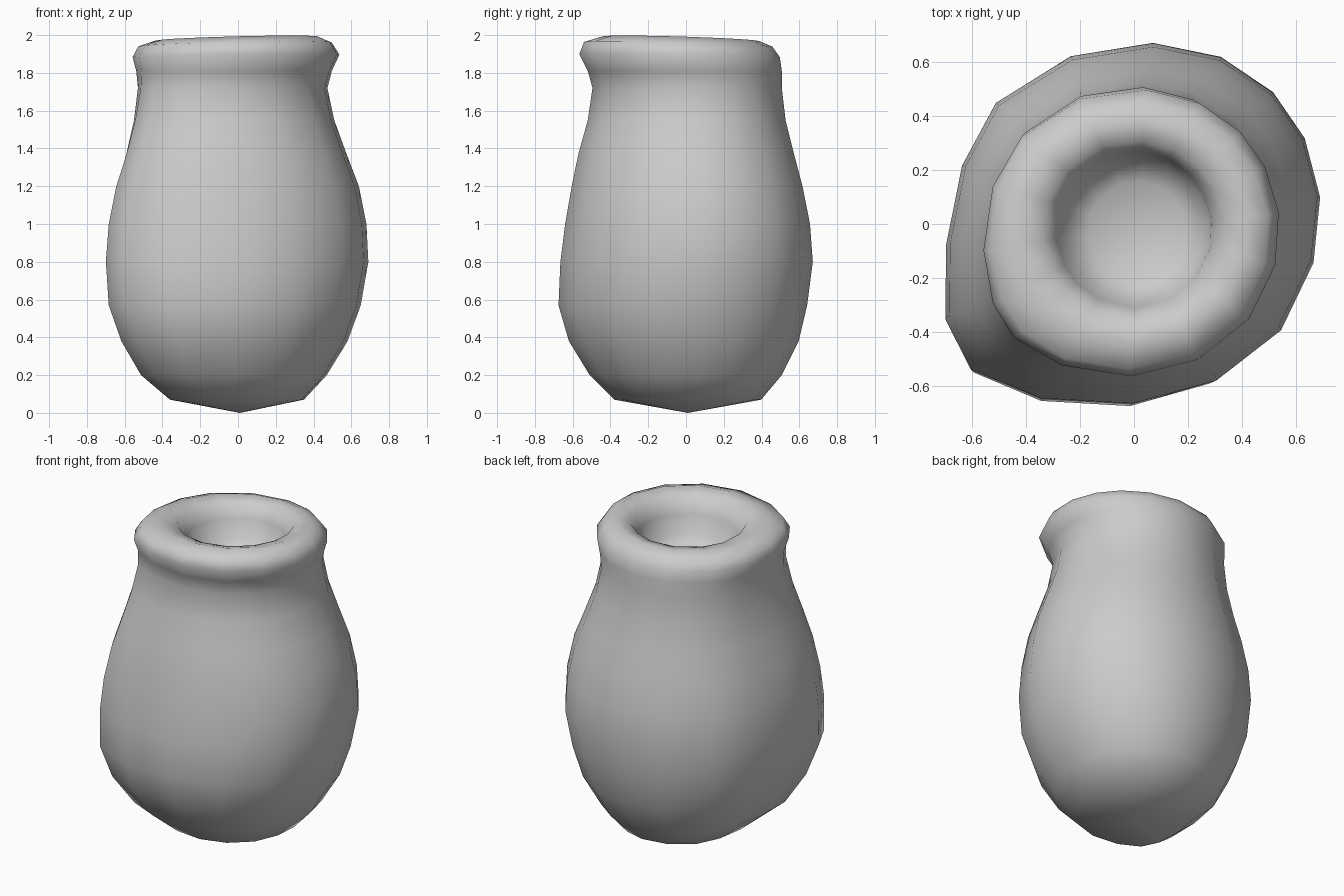
import bpy, bmesh, math

cube = bpy.data.objects.get("Cube")
if cube:
    bpy.data.objects.remove(cube, do_unlink=True)

# One clay colour
clay = bpy.data.materials.new("grey_clay")
clay.use_nodes = True
colour = (0.6, 0.6, 0.6, 1)
clay.diffuse_color = colour
clay.node_tree.nodes["Principled BSDF"].inputs["Base Color"].default_value = colour

# Uneven hand-formed outline: angle in degrees, swelling against an oval
OUTLINE = [
    (8, 1.01), (27, 1.03), (44, 1.04), (63, 1.03),
    (84, 1.0), (110, .98), (138, .99), (161, .97),
    (187, 1.01), (208, 1.14), (223, 1.19), (243, 1.09),
    (270, 1.0), (297, .98), (323, .99), (347, .99),
]
SIDES = len(OUTLINE)
# Each ring: height, left, right, front and back extents, share of the swelling
RINGS = [
    (0.07, -.36, .35, -.38, .40, .8),
    (0.20, -.51, .47, -.51, .51, 1),
    (0.38, -.61, .58, -.62, .60, 1.05),
    (0.57, -.68, .65, -.675, .645, 1),
    (0.80, -.695, .69, -.665, .675, 1),
    (1.00, -.68, .68, -.64, .66, 1),
    (1.20, -.64, .64, -.605, .62, 1),
    (1.37, -.59, .575, -.57, .575, .95),
    (1.55, -.55, .51, -.52, .53, .85),
    (1.72, -.53, .475, -.495, .51, .7),
    (1.81, -.54, .50, -.52, .51, .5),
    (1.89, -.56, .54, -.565, .50, .4),
    (1.95, -.53, .50, -.54, .46, .3),
    (1.98, -.44, .43, -.44, .39, .2),
    (1.96, -.34, .34, -.36, .31, 0),
    (1.87, -.29, .29, -.31, .27, 0),
    (1.75, -.25, .27, -.28, .24, 0),
    (1.70, -.17, .19, -.21, .16, 0),
]


def make_ring(bm, z, left, right, front, back, share):
    """Oval loop swollen by the outline."""
    verts = []
    for angle, swell in OUTLINE:
        a = math.radians(angle)
        k = 1 + share * (swell - 1)
        x = (left + right) / 2 + (right - left) / 2 * math.cos(a) * k
        y = (front + back) / 2 + (back - front) / 2 * math.sin(a) * k
        # The lip leans slightly up towards the left front
        lean = max(0, z - 1.8) / 0.2 * (0.03 * x - 0.035 * y)
        verts.append(bm.verts.new((x, y, z + lean)))
    return verts


# Pot: outer wall, rolled lip and hollow mouth
bm = bmesh.new()
loops = [make_ring(bm, *ring) for ring in RINGS]
base = bm.verts.new((0.01, 0.01, 0))
floor = bm.verts.new((0.01, -0.02, 1.69))
for i in range(SIDES):
    j = (i + 1) % SIDES
    for low, high in zip(loops, loops[1:]):
        bm.faces.new((low[i], low[j], high[j], high[i]))
    bm.faces.new((base, loops[0][j], loops[0][i]))
    bm.faces.new((floor, loops[-1][i], loops[-1][j]))
bmesh.ops.recalc_face_normals(bm, faces=bm.faces)
for face in bm.faces:
    face.smooth = True
mesh = bpy.data.meshes.new("clay_pot")
bm.to_mesh(mesh)
bm.free()
mesh.materials.append(clay)
pot = bpy.data.objects.new("clay_pot", mesh)
bpy.context.collection.objects.link(pot)
